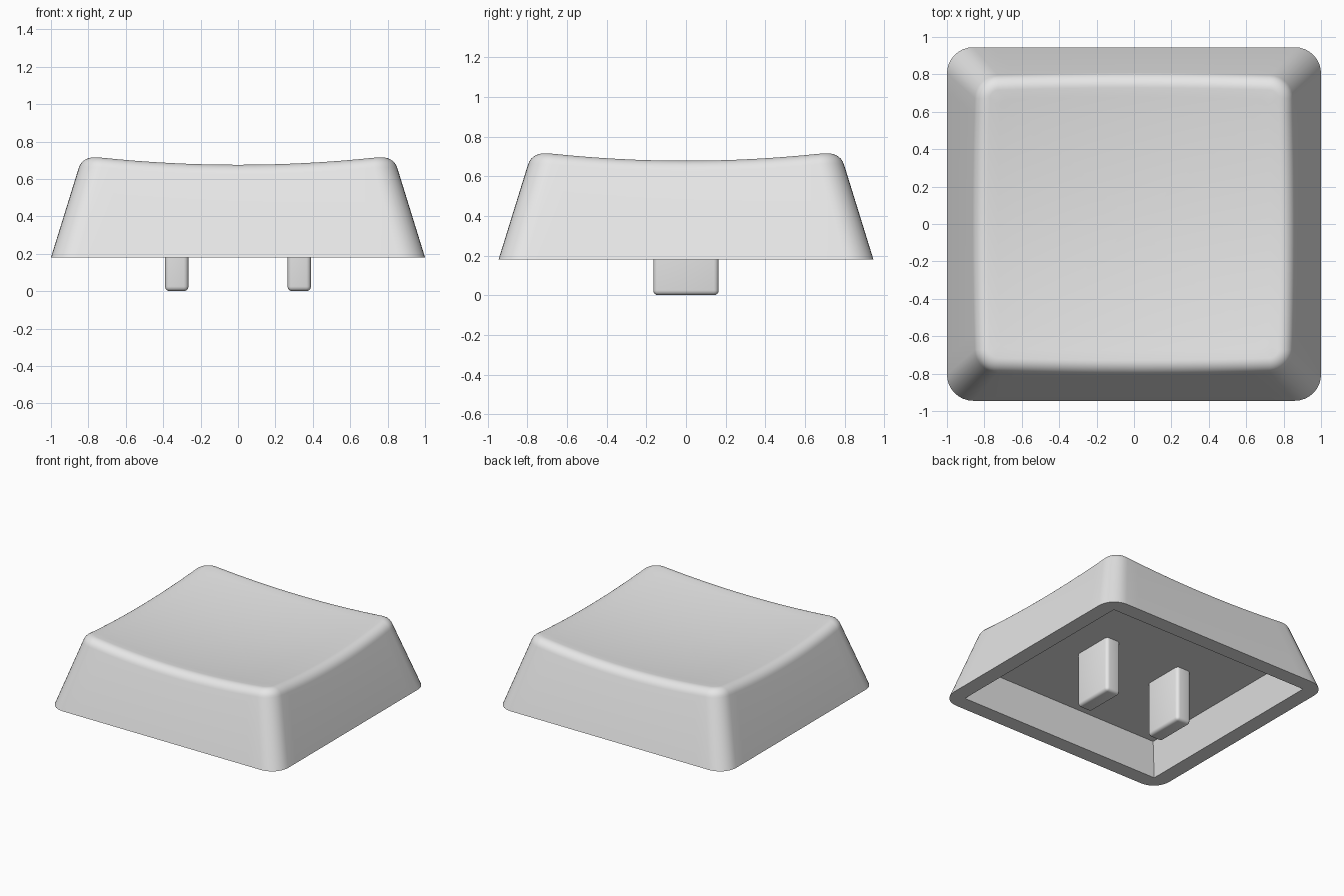
import bpy, bmesh, math
from mathutils import Vector

if "Cube" in bpy.data.objects:
    bpy.data.objects.remove(bpy.data.objects["Cube"])

grey = bpy.data.materials.new("light_grey_plastic")
grey.diffuse_color = (0.8, 0.8, 0.8, 1)
grey.use_nodes = True
grey.node_tree.nodes["Principled BSDF"].inputs["Base Color"].default_value = grey.diffuse_color

BASE_Z, CEILING_Z = 0.18, 0.43
SLOPE, FILLET = 0.31, 0.075


def dish(p):
    """Height of the scooped top surface."""
    return 0.632 + 0.045 * (p.x / 0.78) ** 2 + 0.042 * (p.y / 0.72) ** 2


def outline(hx, hy, r, corner_steps=8, side_steps=16):
    """Rounded rectangle as (point, outward normal) pairs."""
    arcs = []
    for i, (sx, sy) in enumerate([(1, 1), (-1, 1), (-1, -1), (1, -1)]):
        centre = Vector((sx * (hx - r), sy * (hy - r)))
        arc = []
        for j in range(corner_steps + 1):
            a = math.pi / 2 * (i + j / corner_steps)
            n = Vector((math.cos(a), math.sin(a)))
            arc.append((centre + n * r, n))
        arcs.append(arc)
    pts = []
    for i, arc in enumerate(arcs):
        pts += arc
        p, n = arc[-1]
        q = arcs[(i + 1) % 4][0][0]
        pts += [(p.lerp(q, k / side_steps), n) for k in range(1, side_steps)]
    return pts


def finish(bm, name, angle):
    bmesh.ops.recalc_face_normals(bm, faces=bm.faces)
    mesh = bpy.data.meshes.new(name)
    bm.to_mesh(mesh)
    bm.free()
    obj = bpy.data.objects.new(name, mesh)
    bpy.context.collection.objects.link(obj)
    mesh.materials.append(grey)
    bpy.ops.object.select_all(action='DESELECT')
    obj.select_set(True)
    bpy.context.view_layer.objects.active = obj
    bpy.ops.object.shade_smooth_by_angle(angle=math.radians(angle))
    return obj


def flat_ring(hx, hy, r, z):
    return [(p.x, p.y, z) for p, n in outline(hx, hy, r)]


# Cap shell: cavity, rim, sloped sides, rounded top edge, scooped top
rings = [flat_ring(0.82, 0.765, 0, CEILING_Z),
         flat_ring(0.88, 0.825, 0, BASE_Z),
         flat_ring(1.0, 0.945, 0.14, BASE_Z)]

# Centre line of the rounded top edge, widened where the scoop is lower
edge = []
for p, n in outline(0.777, 0.722, 0.05):
    p = p + n * SLOPE * (0.645 - (dish(p) - FILLET))
    edge.append((p, n, dish(p) - FILLET))
start = math.atan(SLOPE)
for k in range(8):
    a = start + (math.radians(96) - start) * k / 7
    ring = []
    for p, n, z in edge:
        q = p + n * FILLET * math.cos(a)
        ring.append((q.x, q.y, z + FILLET * math.sin(a)))
    rings.append(ring)

# Scooped surface rings shrinking to the middle
for t in (0.92, 0.8, 0.65, 0.5, 0.35, 0.2, 0.08):
    rings.append([(p.x * t, p.y * t, dish(p * t)) for p, n, z in edge])

bm = bmesh.new()
loops = [[bm.verts.new(c) for c in ring] for ring in rings]
for a, b in zip(loops, loops[1:]):
    for i in range(len(a)):
        j = (i + 1) % len(a)
        bm.faces.new((a[i], a[j], b[j], b[i]))
bm.faces.new(loops[0])
bm.faces.new(loops[-1])
bmesh.ops.remove_doubles(bm, verts=bm.verts, dist=1e-5)
finish(bm, "cap_shell", 30)

# Two mounting prongs reaching down from the cavity ceiling
for side, name in ((-1, "left_prong"), (1, "right_prong")):
    bm = bmesh.new()
    bmesh.ops.create_cube(bm, size=1)
    top = CEILING_Z + 0.05
    for v in bm.verts:
        v.co = (side * 0.3275 + v.co.x * 0.125, v.co.y * 0.33, (v.co.z + 0.5) * top)
    bmesh.ops.bevel(bm, geom=bm.edges[:], offset=0.025, segments=4,
                    profile=0.5, affect='EDGES')
    finish(bm, name, 40)
